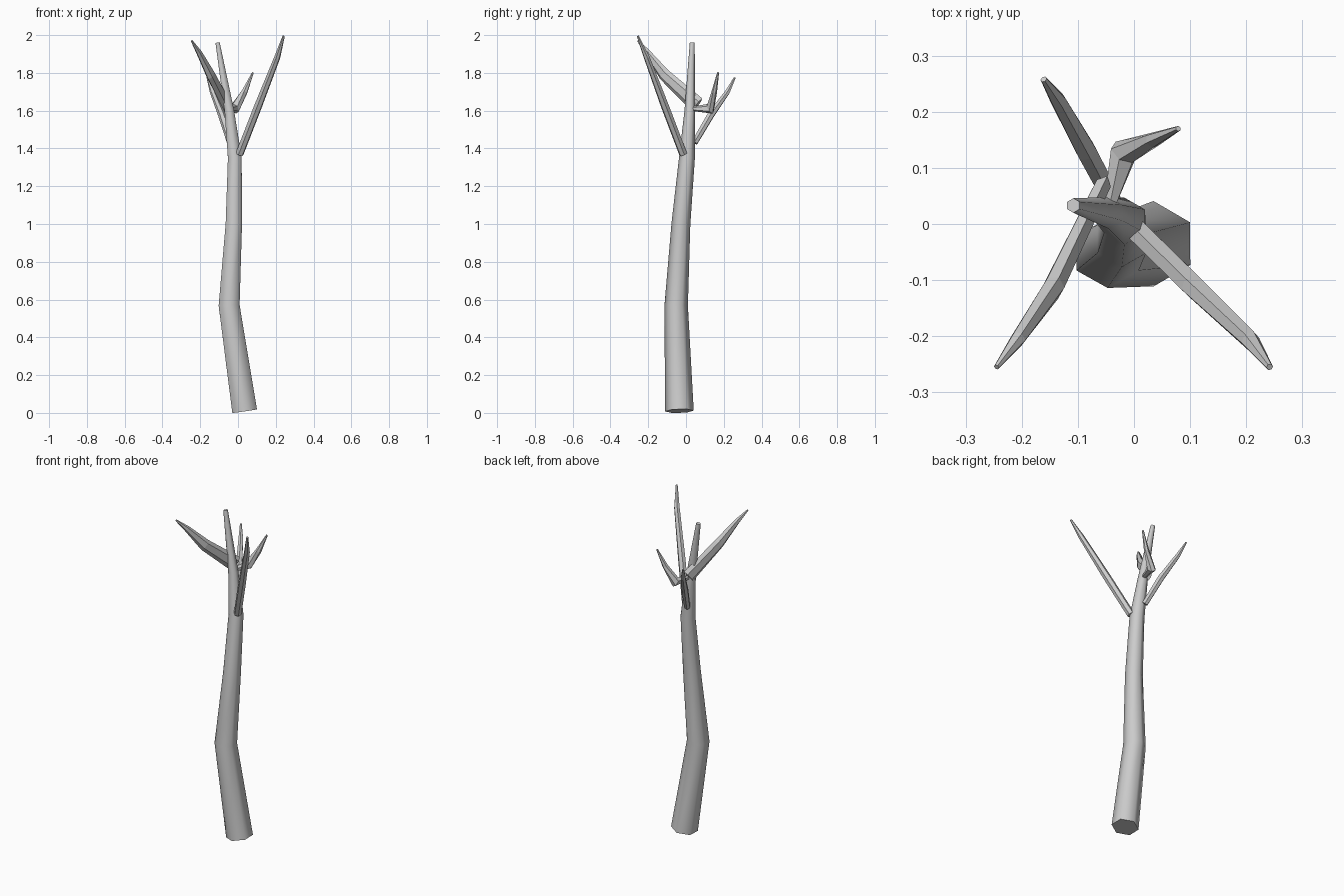
import bpy, bmesh, math
from mathutils import Vector

if "Cube" in bpy.data.objects:
    bpy.data.objects.remove(bpy.data.objects["Cube"], do_unlink=True)

bark = bpy.data.materials.new("grey bark")
bark.use_nodes = True
bark.diffuse_color = (0.6, 0.6, 0.6, 1)
bark.node_tree.nodes["Principled BSDF"].inputs["Base Color"].default_value = (0.6, 0.6, 0.6, 1)


def limb(name, rings, ref, smooth=False):
    """Six-sided tapering tube; each ring is (centre, radius along ref, radius across)."""
    bm = bmesh.new()
    centres = [Vector(r[0]) for r in rings]
    last = len(rings) - 1
    loops = []
    for i, (_, high, wide) in enumerate(rings):
        # Ring plane faces along the average of the neighbouring segments
        along = Vector()
        if i > 0:
            along += (centres[i] - centres[i - 1]).normalized()
        if i < last:
            along += (centres[i + 1] - centres[i]).normalized()
        along.normalize()
        up = (ref - along * ref.dot(along)).normalized()
        side = along.cross(up)
        loops.append([bm.verts.new(centres[i] + up * high * math.cos(k * math.pi / 3)
                                   + side * wide * math.sin(k * math.pi / 3))
                      for k in range(6)])
    for a, b in zip(loops, loops[1:]):
        for k in range(6):
            n = (k + 1) % 6
            bm.faces.new((a[k], a[n], b[n], b[k]))
    bm.faces.new(loops[0][::-1])
    bm.faces.new(loops[-1])
    bmesh.ops.recalc_face_normals(bm, faces=bm.faces)
    mesh = bpy.data.meshes.new(name)
    bm.to_mesh(mesh)
    bm.free()
    mesh.materials.append(bark)
    obj = bpy.data.objects.new(name, mesh)
    bpy.context.collection.objects.link(obj)
    if smooth:
        bpy.ops.object.select_all(action='DESELECT')
        obj.select_set(True)
        bpy.context.view_layer.objects.active = obj
        bpy.ops.object.shade_smooth_by_angle(angle=math.radians(65))
    return obj


Y, Z = Vector((0, 1, 0)), Vector((0, 0, 1))

# Trunk, bending and tapering up to a blunt tip
limb("trunk", [
    ((0.035, -0.035, 0.01), 0.076, 0.076),
    ((-0.047, -0.052, 0.57), 0.062, 0.064),
    ((-0.022, -0.027, 1.0), 0.05, 0.05),
    ((-0.017, 0.005, 1.35), 0.042, 0.042),
    ((-0.046, 0.02, 1.6), 0.028, 0.029),
    ((-0.108, 0.033, 1.96), 0.013, 0.013)], Y, smooth=True)

# Long branch to the front left
limb("front_left_branch", [
    ((0.008, -0.015, 1.37), 0.022, 0.022),
    ((0.105, -0.11, 1.62), 0.022, 0.022),
    ((0.207, -0.207, 1.88), 0.016, 0.017),
    ((0.242, -0.255, 1.995), 0.006, 0.006)], Z)

# Short branch to the back right
limb("back_right_branch", [
    ((-0.04, 0.045, 1.43), 0.018, 0.018),
    ((-0.085, 0.13, 1.575), 0.02, 0.02),
    ((-0.135, 0.22, 1.7), 0.014, 0.015),
    ((-0.161, 0.258, 1.775), 0.005, 0.006)], Z)

# Blade-like branch to the front right, deep at its root
limb("front_right_branch", [
    ((-0.06, 0.06, 1.63), 0.045, 0.016),
    ((-0.145, -0.115, 1.79), 0.034, 0.02),
    ((-0.207, -0.205, 1.91), 0.017, 0.014),
    ((-0.245, -0.255, 1.97), 0.005, 0.005)], Z)

# Kinked twig at the back
limb("back_twig", [
    ((-0.043, 0.035, 1.61), 0.012, 0.012),
    ((-0.018, 0.128, 1.61), 0.03, 0.026),
    ((0.035, 0.15, 1.7), 0.017, 0.014),
    ((0.079, 0.17, 1.802), 0.005, 0.005)], Z)
